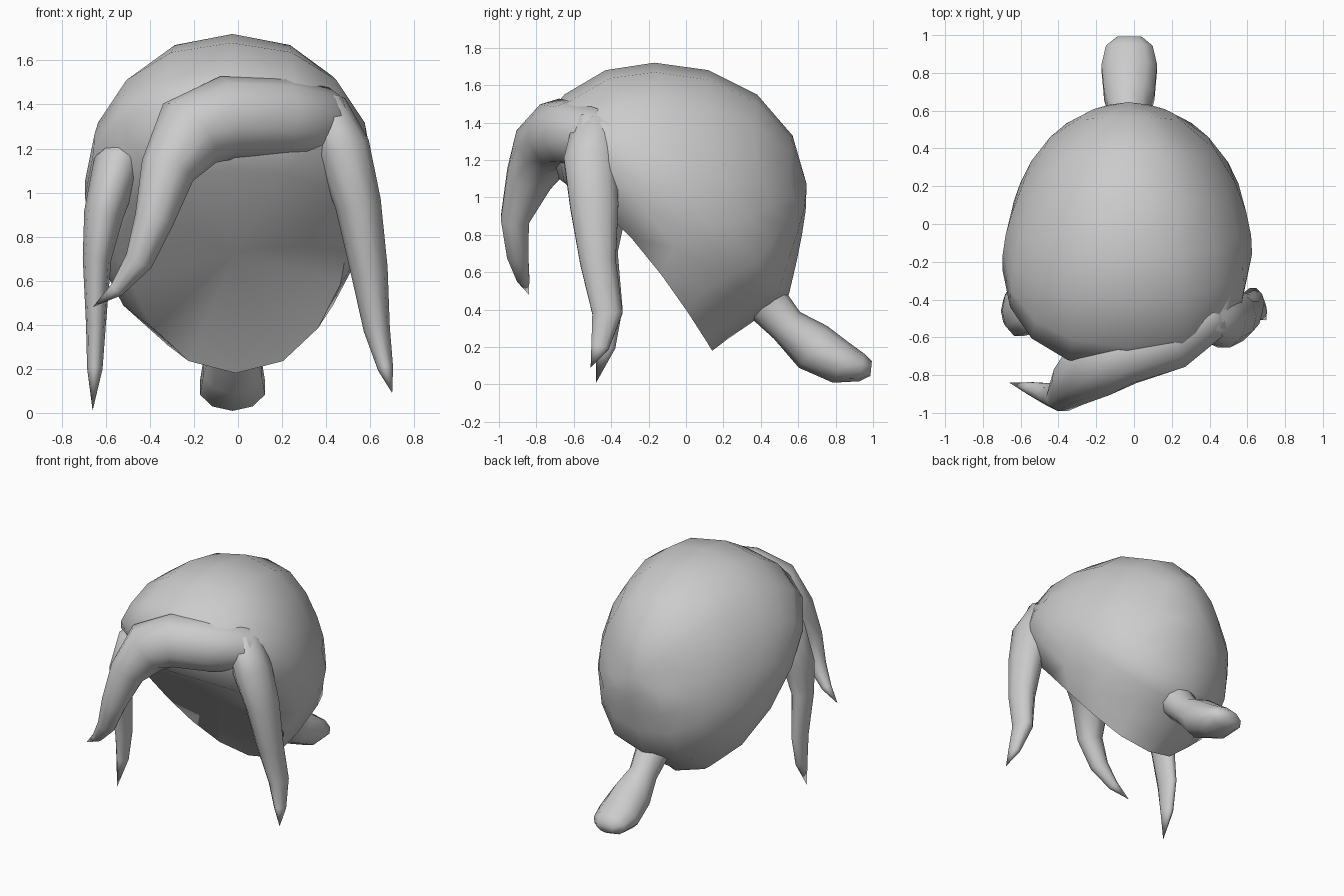
import bpy, bmesh, math
from mathutils import Vector


def finish(name, rings, start=None, end=None):
    """Skin a list of point rings; each end closes to a point or an n-gon."""
    bm = bmesh.new()
    loops = [[bm.verts.new(p) for p in ring] for ring in rings]
    n = len(loops[0])
    for a, b in zip(loops, loops[1:]):
        for i in range(n):
            j = (i + 1) % n
            bm.faces.new((a[i], a[j], b[j], b[i]))
    for loop, tip in ((loops[0], start), (loops[-1], end)):
        if tip is None:
            bm.faces.new(loop)
        else:
            v = bm.verts.new(tip)
            for i in range(n):
                bm.faces.new((loop[i], loop[(i + 1) % n], v))
    bmesh.ops.recalc_face_normals(bm, faces=bm.faces)
    mesh = bpy.data.meshes.new(name)
    bm.to_mesh(mesh)
    bm.free()
    obj = bpy.data.objects.new(name, mesh)
    bpy.context.collection.objects.link(obj)
    bpy.ops.object.select_all(action='DESELECT')
    obj.select_set(True)
    bpy.context.view_layer.objects.active = obj
    bpy.ops.object.shade_smooth_by_angle(angle=math.radians(60))
    return obj


def lock(name, path, ref, tip=None, sides=10):
    """Tapered strand: path rows are x, y, z, width radius, depth radius (along ref)."""
    pts = [Vector(p[:3]) for p in path]
    line = pts + ([Vector(tip)] if tip else [])
    rings = []
    for k, p in enumerate(path):
        t = (line[min(k + 1, len(line) - 1)] - line[max(k - 1, 0)]).normalized()
        d = Vector(ref)
        d = (d - t * d.dot(t)).normalized()
        w = t.cross(d)
        rings.append([pts[k] + w * p[3] * math.cos(a) + d * p[4] * math.sin(a)
                      for a in (2 * math.pi * i / sides for i in range(sides))])
    return finish(name, rings, None, tip)


# Hair cap: rings from the hairline to the back of the head.
# Each row: top (y, z), side (y, z), bottom (y, z), half width, squareness, x centre
cap_rows = [
    ((-0.68, 1.10), (-0.29, 0.78), (0.14, 0.18), 0.51, 0.90, -0.01),
    ((-0.76, 1.42), (-0.25, 0.98), (0.22, 0.24), 0.65, 0.78, -0.045),
    ((-0.65, 1.55), (-0.16, 1.05), (0.38, 0.35), 0.66, 0.86, -0.035),
    ((-0.43, 1.68), (-0.06, 1.08), (0.47, 0.41), 0.65, 0.9, -0.03),
    ((-0.17, 1.72), (0.06, 1.08), (0.55, 0.48), 0.62, 0.9, -0.025),
    ((0.12, 1.68), (0.22, 1.08), (0.59, 0.65), 0.56, 0.9, -0.025),
    ((0.38, 1.55), (0.40, 1.08), (0.62, 0.80), 0.45, 0.9, -0.025),
    ((0.57, 1.33), (0.56, 1.06), (0.64, 0.93), 0.26, 0.9, -0.025),
]
SEG = 16
cap_rings = []
for top, side, bottom, width, power, cx in cap_rows:
    ring = []
    for i in range(SEG):
        a = 2 * math.pi * i / SEG
        c, s = math.cos(a), math.sin(a)
        # only the upper half of the front rings is squared off
        x = cx + width * math.copysign(abs(s) ** (power if c > 0 else 0.9), s)
        y, z = (m + (t - b) / 2 * c + ((t + b) / 2 - m) * c * c
                for t, m, b in zip(top, side, bottom))
        ring.append((x, y, z))
    cap_rings.append(ring)
# The hairline opening is closed by a shallow fan
finish("hair_cap", cap_rings, start=(-0.01, -0.20, 0.73), end=(-0.03, 0.645, 1.07))

# Fringe swept across the forehead, its root buried in the cap
lock("front_fringe", [
    (0.48, -0.26, 1.28, 0.08, 0.08), (0.38, -0.48, 1.32, 0.16, 0.15),
    (0.20, -0.61, 1.34, 0.18, 0.17), (-0.05, -0.68, 1.34, 0.19, 0.18),
    (-0.22, -0.75, 1.27, 0.18, 0.18), (-0.32, -0.84, 1.10, 0.125, 0.13),
    (-0.38, -0.915, 0.88, 0.09, 0.08), (-0.45, -0.90, 0.69, 0.065, 0.06),
    (-0.55, -0.87, 0.56, 0.035, 0.035),
], (0, 1, 0), (-0.66, -0.84, 0.48))

# Side locks
lock("right_side_lock", [
    (0.30, -0.36, 1.42, 0.05, 0.06), (0.40, -0.49, 1.36, 0.11, 0.13),
    (0.475, -0.51, 1.20, 0.125, 0.15),
    (0.545, -0.49, 0.95, 0.105, 0.135), (0.595, -0.47, 0.65, 0.085, 0.10),
    (0.63, -0.42, 0.38, 0.06, 0.085), (0.67, -0.46, 0.20, 0.035, 0.05),
], (0, 1, 0), (0.70, -0.51, 0.09))
lock("left_side_lock", [
    (-0.45, -0.30, 1.28, 0.05, 0.07), (-0.55, -0.42, 1.12, 0.11, 0.17),
    (-0.61, -0.46, 0.90, 0.09, 0.14),
    (-0.64, -0.46, 0.70, 0.065, 0.10), (-0.645, -0.42, 0.40, 0.045, 0.085),
    (-0.65, -0.43, 0.20, 0.035, 0.055),
], (0, 1, 0), (-0.66, -0.48, 0.01))

# Ponytail
lock("ponytail", [
    (-0.025, 0.42, 0.45, 0.12, 0.12), (-0.025, 0.54, 0.315, 0.10, 0.10),
    (-0.025, 0.68, 0.20, 0.135, 0.14), (-0.025, 0.83, 0.115, 0.115, 0.155),
    (-0.025, 0.94, 0.09, 0.075, 0.13), (-0.025, 0.99, 0.085, 0.04, 0.07),
], (1, 0, 0))
